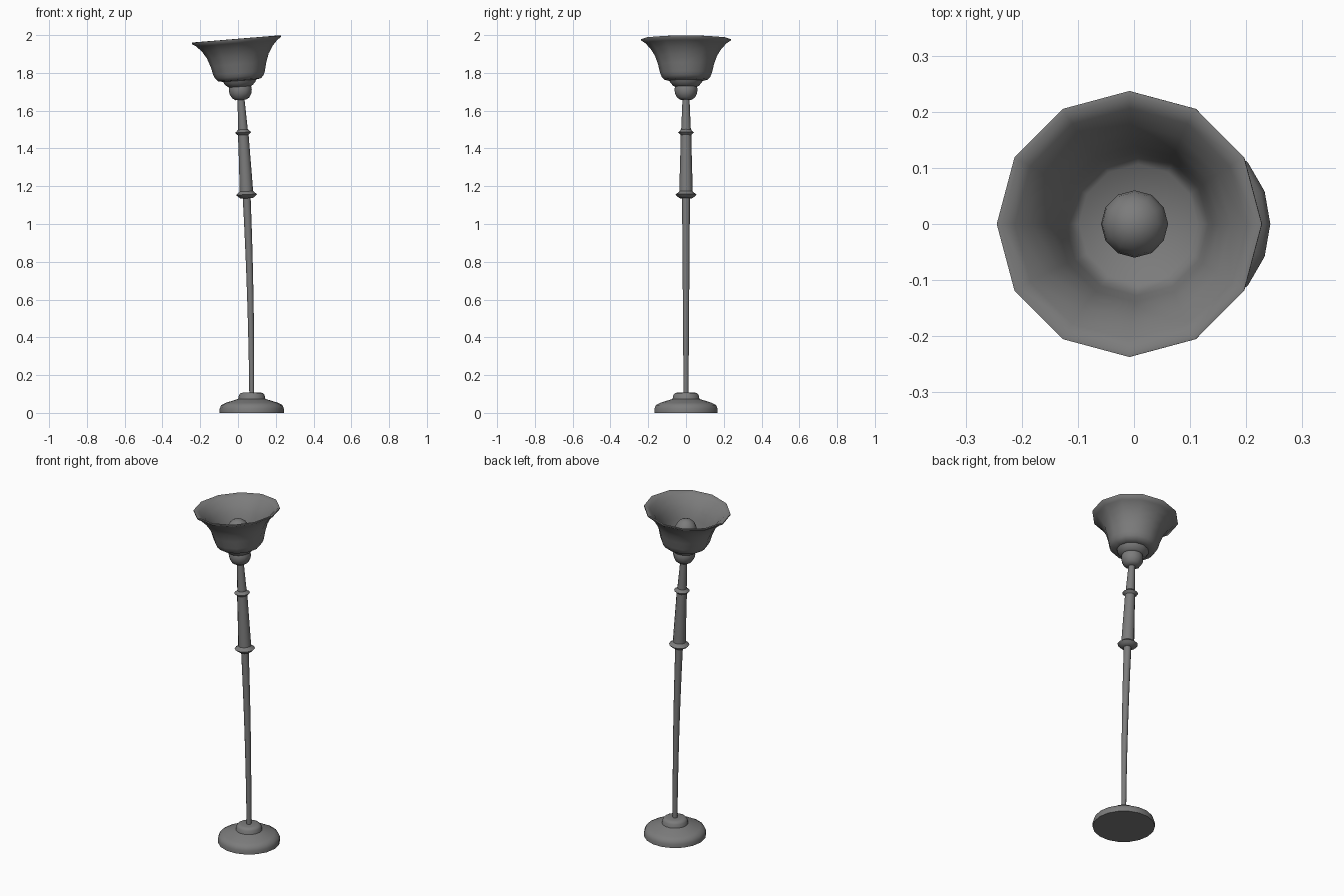
import bpy, bmesh, math

if "Cube" in bpy.data.objects:
    bpy.data.objects.remove(bpy.data.objects["Cube"])

metal = bpy.data.materials.new("dark_grey")
metal.diffuse_color = (0.2, 0.2, 0.2, 1)
metal.use_nodes = True
metal.node_tree.nodes["Principled BSDF"].inputs["Base Color"].default_value = metal.diffuse_color


def centre_x(z):
    # gentle backward bow of the whole lamp
    return 0.073 - 0.0208 * z * z


def lathe(name, profile, sides, angle=42):
    """Revolve (radius, height) points about the bowed axis; radius 0 closes to a tip."""
    bm = bmesh.new()
    rings = []
    for r, z in profile:
        tilt = math.atan(0.0416 * z)
        cx = centre_x(z)
        count = sides if r > 0 else 1
        ring = []
        for i in range(count):
            a = 2 * math.pi * i / sides
            u = r * math.cos(a)
            ring.append(bm.verts.new((cx + u * math.cos(tilt),
                                      r * math.sin(a),
                                      z + u * math.sin(tilt))))
        rings.append(ring)
    for a, b in zip(rings, rings[1:]):
        for i in range(sides):
            j = (i + 1) % sides
            if len(a) == 1:
                bm.faces.new((a[0], b[j], b[i]))
            elif len(b) == 1:
                bm.faces.new((a[i], a[j], b[0]))
            else:
                bm.faces.new((a[i], a[j], b[j], b[i]))
    # cap open ends
    if len(rings[0]) > 1:
        bm.faces.new(rings[0][::-1])
    if len(rings[-1]) > 1:
        bm.faces.new(rings[-1])
    bmesh.ops.recalc_face_normals(bm, faces=bm.faces)
    mesh = bpy.data.meshes.new(name)
    bm.to_mesh(mesh)
    bm.free()
    mesh.materials.append(metal)
    ob = bpy.data.objects.new(name, mesh)
    bpy.context.collection.objects.link(ob)
    bpy.ops.object.select_all(action='DESELECT')
    ob.select_set(True)
    bpy.context.view_layer.objects.active = ob
    bpy.ops.object.shade_smooth_by_angle(angle=math.radians(angle))
    return ob


# Round foot with a raised hub
lathe("base", [(0.17, 0), (0.17, 0.022), (0.162, 0.041), (0.14, 0.053),
               (0.072, 0.074), (0.068, 0.094), (0.06, 0.104), (0.045, 0.108)], 18)

# Slim lower pole, split into steps so that it follows the bow
steps = 8
lathe("lower_pole", [(0.013 + 0.008 * i / steps, 0.1 + 1.05 * i / steps)
                     for i in range(steps + 1)], 12)

# Thicker tapering sleeves
lathe("middle_sleeve", [(0.036, 1.16), (0.033, 1.27), (0.03, 1.38), (0.028, 1.485)], 12)
lathe("upper_sleeve", [(0.026, 1.49), (0.022, 1.58), (0.018, 1.68)], 12)


# Collars with a sharp outer edge
def collar(name, z, r, inner, h):
    lathe(name, [(inner, z - h), (r * 0.8, z - h * 0.55), (r, z),
                 (r * 0.8, z + h * 0.4), (inner, z + h)], 12)


collar("lower_collar", 1.156, 0.056, 0.032, 0.02)
collar("upper_collar", 1.485, 0.043, 0.027, 0.015)

# Ball-shaped socket and flared saucer under the shade
lathe("socket", [(0.028, 1.657), (0.046, 1.668), (0.058, 1.69), (0.061, 1.71),
                 (0.057, 1.735), (0.05, 1.745)], 12)
lathe("saucer", [(0.055, 1.725), (0.068, 1.732), (0.083, 1.748), (0.09, 1.763)], 12)

# Bell-shaped shade: outer wall, rounded rim, inner wall, closed floor
outer = [(0.09, 1.759), (0.115, 1.764), (0.129, 1.78), (0.137, 1.80), (0.148, 1.845),
         (0.164, 1.89), (0.187, 1.927), (0.215, 1.957), (0.237, 1.972)]
inner = [(0.237, 1.979), (0.228, 1.98), (0.206, 1.963)]
inner += [(r - 0.009, z + 0.006) for r, z in outer[-3:0:-1]]
lathe("shade", [(0, 1.759)] + outer + inner + [(0, 1.768)], 12, 80)

# Round bulb on a short neck
bulb = [(0.035, 1.765), (0.035, 1.80)]
bulb += [(0.06 * math.cos(t), 1.86 + 0.06 * math.sin(t))
         for t in (math.radians(d) for d in (-40, -20, 0, 20, 40, 60, 75))]
lathe("bulb", bulb + [(0, 1.92)], 12)
